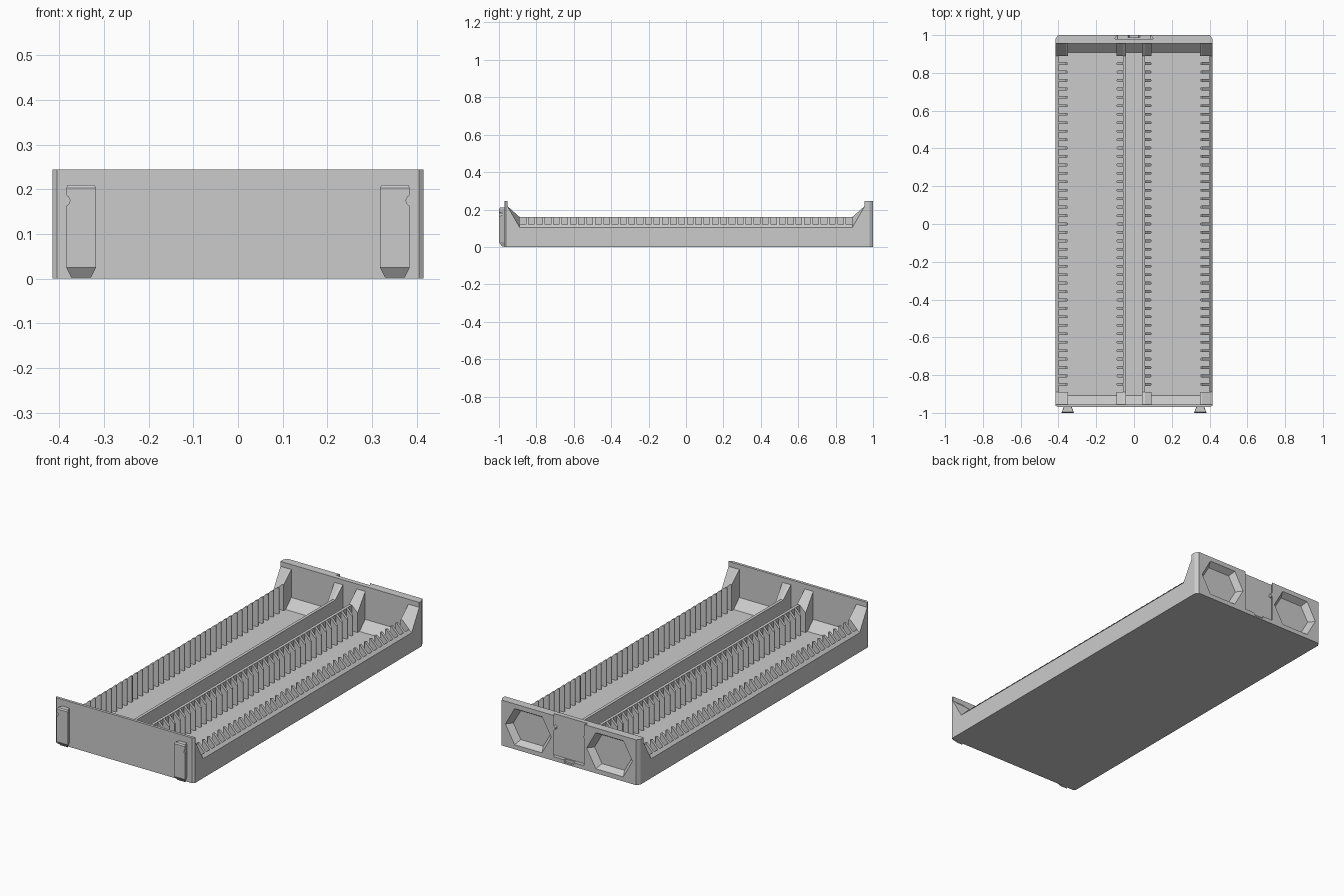
import bpy, bmesh, math
from mathutils import Vector

cube = bpy.data.objects.get("Cube")
if cube:
    bpy.data.objects.remove(cube)

grey = bpy.data.materials.new("plain grey")
grey.use_nodes = True
grey.diffuse_color = (0.6, 0.6, 0.6, 1)
grey.node_tree.nodes["Principled BSDF"].inputs["Base Color"].default_value = (0.6, 0.6, 0.6, 1)

HALF_W, WALL_IN, END = 0.415, 0.40, 0.955
FLOOR, TOP, RIB_TOP, ROW_END = 0.02, 0.245, 0.16, 0.89


def loft(name, rings):
    """Closed solid through rings of equal point count."""
    bm = bmesh.new()
    loops = [[bm.verts.new(p) for p in ring] for ring in rings]
    n = len(loops[0])
    for a, b in zip(loops, loops[1:]):
        for i in range(n):
            j = (i + 1) % n
            bm.faces.new((a[i], a[j], b[j], b[i]))
    bm.faces.new(loops[0])
    bm.faces.new(loops[-1])
    bmesh.ops.recalc_face_normals(bm, faces=bm.faces)
    mesh = bpy.data.meshes.new(name)
    bm.to_mesh(mesh)
    bm.free()
    mesh.materials.append(grey)
    obj = bpy.data.objects.new(name, mesh)
    bpy.context.collection.objects.link(obj)
    return obj


def along_y(name, profile, y0, y1):
    return loft(name, [[(x, y, z) for x, z in profile] for y in (y0, y1)])


def along_z(name, plan, z0, z1):
    return loft(name, [[(x, y, z) for x, y in plan] for z in (z0, z1)])


def box(x0, x1, z0, z1):
    return [(x0, z0), (x1, z0), (x1, z1), (x0, z1)]


def flip(points, s):
    return [(s * p[0], *p[1:]) for p in points]


def disc(cx, cz, r, n=16):
    return [(cx + r * math.cos(math.tau * i / n), cz + r * math.sin(math.tau * i / n))
            for i in range(n)]


def carve(obj, cutters):
    for c in cutters:
        c.hide_render = True
        mod = obj.modifiers.new("cut", 'BOOLEAN')
        mod.operation, mod.solver, mod.object = 'DIFFERENCE', 'EXACT', c
    deps = bpy.context.evaluated_depsgraph_get()
    mesh = bpy.data.meshes.new_from_object(obj.evaluated_get(deps))
    obj.modifiers.clear()
    obj.data = mesh
    for c in cutters:
        bpy.data.objects.remove(c)


def rib_row(name, profile, tip):
    """One rib with a rounded tip, repeated along the tray."""
    pitch, thick, count = 0.0447, 0.0145, 39
    start = -pitch * (count - 1) / 2
    rib = along_y(name, profile, start - thick / 2, start + thick / 2)
    bm = bmesh.new()
    bm.from_mesh(rib.data)
    edges = [e for e in bm.edges if all(abs(v.co.x - tip) < 1e-4 for v in e.verts)
             and abs(e.verts[0].co.z - e.verts[1].co.z) > 0.05]
    bmesh.ops.bevel(bm, geom=edges, offset=0.006, segments=3, profile=0.5, affect='EDGES')
    bm.to_mesh(rib.data)
    bm.free()
    arr = rib.modifiers.new("repeat", 'ARRAY')
    arr.count = count
    arr.use_relative_offset = False
    arr.use_constant_offset = True
    arr.constant_offset_displace = (0, pitch, 0)


# Floor and the ramps where it meets the end plates
along_y("floor", box(-WALL_IN, WALL_IN, 0, FLOOR), -END - 0.003, END + 0.003)
for s, name in ((-1, "front_ramp"), (1, "back_ramp")):
    ramp = [(s * 0.907, FLOOR), (s * END, FLOOR), (s * END, 0.067)]
    loft(name, [[(x, y, z) for y, z in ramp] for x in (-WALL_IN, WALL_IN)])

# Walls, dividers, ribs and corner gussets, mirrored left and right
for s, side in ((1, "left"), (-1, "right")):
    wall = [(WALL_IN, 0), (HALF_W, 0), (HALF_W, 0.105), (WALL_IN, 0.12)]
    along_y(side + "_wall", flip(wall, s), -ROW_END, ROW_END)
    along_y(side + "_divider", flip(box(0.042, 0.058, FLOOR, RIB_TOP), s), -ROW_END, ROW_END)

    outer_rib = [(0.35, FLOOR), (0.35, RIB_TOP), (0.36, RIB_TOP), (HALF_W, 0.105),
                 (WALL_IN + 0.005, 0.1), (WALL_IN + 0.005, FLOOR)]
    rib_row(side + "_outer_ribs", flip(outer_rib, s), s * 0.35)
    inner_rib = [(0.055, FLOOR), (0.055, RIB_TOP), (0.058, RIB_TOP), (0.092, 0.126), (0.092, FLOOR)]
    rib_row(side + "_inner_ribs", flip(inner_rib, s), s * 0.092)

    outer_gusset = [(0.35, 0), (0.35, RIB_TOP), (0.36, RIB_TOP), (HALF_W, 0.105), (HALF_W, 0)]
    inner_gusset = [(0.042, 0.01), (0.042, RIB_TOP), (0.058, RIB_TOP), (0.092, 0.126), (0.092, 0.01)]
    for e, end in ((-1, "front"), (1, "back")):
        for kind, prof in (("corner", outer_gusset), ("divider", inner_gusset)):
            low = flip(prof, s)
            high = [(x, 0.22 if z > 0.05 else z) for x, z in low]
            loft(f"{end}_{side}_{kind}_gusset",
                 [[(x, e * ROW_END, z) for x, z in low],
                  [(x, e * (END + 0.002), z) for x, z in high]])

# Front plate with chamfered corners
along_z("front_plate", [(-HALF_W, -END), (-HALF_W, -0.962), (-0.405, -0.97),
                        (0.405, -0.97), (HALF_W, -0.962), (HALF_W, -END)], 0, TOP)

# Back plate with two tapered hexagonal pockets and a dovetail slot
back = along_z("back_plate", [(-HALF_W, END), (-HALF_W, 0.98), (-0.402, 1),
                              (0.402, 1), (HALF_W, 0.98), (HALF_W, END)], 0, TOP)


def hexagon(cx, y, w, h):
    half = [(-w, 0), (-0.6 * w, h), (0.6 * w, h), (w, 0), (0.6 * w, -h), (-0.6 * w, -h)]
    return [(cx + x, y, 0.122 + z) for x, z in half]


cutters = [loft("pocket_cutter", [hexagon(s * 0.243, 1.004, 0.14, 0.1),
                                  hexagon(s * 0.243, 0.968, 0.112, 0.078)]) for s in (-1, 1)]
cutters.append(along_z("slot_cutter", [(-0.088, 1.003), (-0.102, 0.98), (0.102, 0.98),
                                       (0.088, 1.003)], 0.022, TOP + 0.02))
cutters.append(along_y("scoop_cutter", [(-0.035, 0.03), (-0.025, 0.008), (0.025, 0.008),
                                        (0.035, 0.03)], 0.988, 1.01))
carve(back, cutters)

# Small catches on the sides of the slot
for s, side in ((1, "left"), (-1, "right")):
    along_y(side + "_slot_catch", disc(s * 0.094, 0.175, 0.01), 0.979, 0.997)


# Dovetail clips on the front, tapered at the foot and notched on the outside
def clip_ring(s, z, wide, narrow, y):
    plan = [(-narrow, -0.968), (-wide, y), (wide, y), (narrow, -0.968)]
    return [(s * 0.351 + px, py, z) for px, py in plan]


for s, side in ((1, "left"), (-1, "right")):
    clip = loft(side + "_clip", [clip_ring(s, 0.003, 0.022, 0.012, -0.984),
                                 clip_ring(s, 0.025, 0.033, 0.021, -1.0),
                                 clip_ring(s, 0.203, 0.033, 0.021, -1.0),
                                 clip_ring(s, 0.21, 0.030, 0.019, -0.995)])
    carve(clip, [along_y("notch_cutter", disc(s * 0.388, 0.175, 0.012), -1.02, -0.971)])
